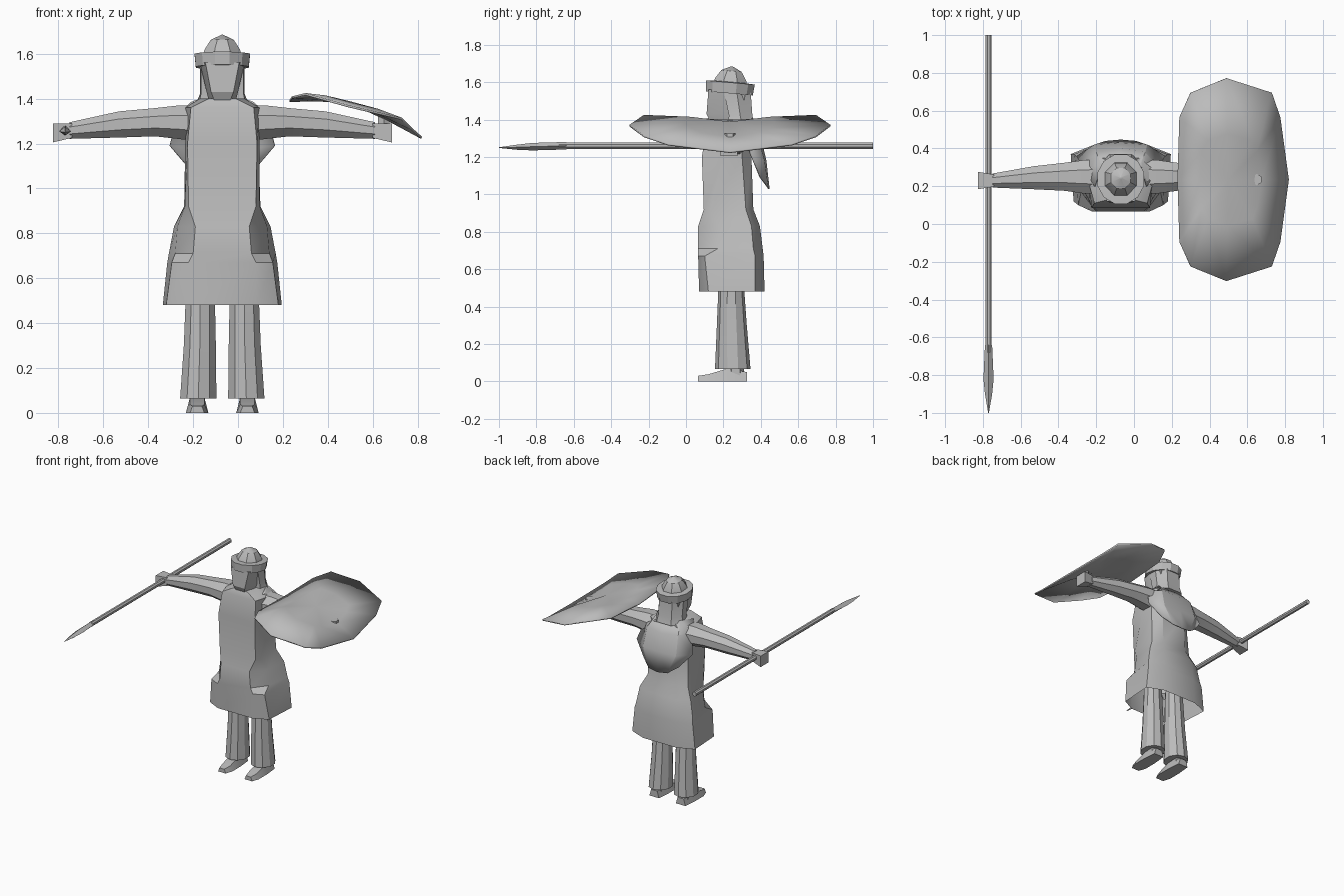
import bpy, bmesh, math
from mathutils import Vector, Matrix

if "Cube" in bpy.data.objects:
    bpy.data.objects.remove(bpy.data.objects["Cube"])

CX, CY = -0.07, 0.235   # body centre line
grey = bpy.data.materials.new("plain_grey")
grey.diffuse_color = (0.5, 0.5, 0.5, 1)
grey.use_nodes = True
grey.node_tree.nodes["Principled BSDF"].inputs["Base Color"].default_value = grey.diffuse_color


def finish(name, bm, mirror=False, angle=30, solid=0):
    bmesh.ops.recalc_face_normals(bm, faces=bm.faces)
    me = bpy.data.meshes.new(name)
    bm.to_mesh(me)
    bm.free()
    me.materials.append(grey)
    ob = bpy.data.objects.new(name, me)
    bpy.context.collection.objects.link(ob)
    ob.location.x = CX
    if mirror:
        ob.modifiers.new("mirror", 'MIRROR').use_mirror_merge = False
    if solid:
        ob.modifiers.new("thickness", 'SOLIDIFY').thickness = solid
    bpy.ops.object.select_all(action='DESELECT')
    bpy.context.view_layer.objects.active = ob
    ob.select_set(True)
    bpy.ops.object.shade_smooth_by_angle(angle=math.radians(angle))
    return ob


def loft(rings, caps=(True, True), closed=True):
    bm = bmesh.new()
    vs = [[bm.verts.new(p) for p in r] for r in rings]
    n = len(vs[0])
    for a, b in zip(vs, vs[1:]):
        for i in range(n if closed else n - 1):
            j = (i + 1) % n
            bm.faces.new((a[i], a[j], b[j], b[i]))
    if caps[0]:
        bm.faces.new(vs[0])
    if caps[1]:
        bm.faces.new(vs[-1])
    return bm


def both(z, half):
    """Cross-section at height z from its +x half, listed front to back."""
    return [(x, y, z) for x, y in half] + [(-x, y, z) for x, y in reversed(half)]


def circle(c, rx, ry, n, axis='Z', turn=0.5):
    pts = []
    for i in range(n):
        t = (i + turn) * 2 * math.pi / n
        a, b = rx * math.cos(t), ry * math.sin(t)
        d = {'X': (0, a, b), 'Y': (a, 0, b), 'Z': (a, b, 0)}[axis]
        pts.append(Vector(c) + Vector(d))
    return pts


# tunic with a forward lap and a flared, open hem
finish("tunic", loft([both(z, h) for z, h in [
    (0.48, [(0.15, 0.07), (0.25, 0.12), (0.265, 0.37), (0.14, 0.42)]),
    (0.67, [(0.15, 0.065), (0.225, 0.10), (0.245, 0.37), (0.13, 0.415)]),
    (0.71, [(0.13, 0.065), (0.21, 0.17), (0.238, 0.36), (0.13, 0.41)]),
    (0.83, [(0.12, 0.065), (0.20, 0.18), (0.215, 0.35), (0.13, 0.395)]),
    (0.92, [(0.15, 0.095), (0.167, 0.13), (0.17, 0.32), (0.10, 0.36)]),
    (1.20, [(0.155, 0.085), (0.165, 0.20), (0.16, 0.30), (0.10, 0.35)]),
    (1.36, [(0.14, 0.11), (0.165, 0.20), (0.16, 0.30), (0.10, 0.35)]),
    (1.40, [(0.06, 0.13), (0.10, 0.20), (0.10, 0.28), (0.06, 0.33)]),
]], caps=(False, True)))

# trousers
finish("trouser_leg", loft([
    circle((0.107, 0.25, 0.065), 0.085, 0.095, 10),
    circle((0.10, 0.245, 0.30), 0.075, 0.08, 10),
    circle((0.097, 0.24, 0.62), 0.065, 0.062, 10)]), mirror=True)

# ankles and shoes
finish("ankle", loft([
    circle((0.112, 0.265, 0.03), 0.04, 0.045, 6),
    circle((0.112, 0.265, 0.12), 0.04, 0.045, 6)]), mirror=True)
finish("shoe", loft([
    [(0.112 + s * w, y, z) for s, z in ((-1, 0), (1, 0), (0.65, h), (-0.65, h))]
    for y, w, h in [(0.065, 0.032, 0.03), (0.12, 0.05, 0.038),
                    (0.22, 0.05, 0.068), (0.325, 0.04, 0.05)]]), mirror=True)

# arms, slightly bent at the elbow, with blocky hands
finish("arm", loft([circle((x, y, z), ry, rz, 8, 'X') for x, y, z, ry, rz in [
    (0.12, 0.25, 1.29, 0.10, 0.085),
    (0.20, 0.25, 1.295, 0.095, 0.08),
    (0.30, 0.25, 1.295, 0.08, 0.068),
    (0.46, 0.245, 1.285, 0.066, 0.063),
    (0.68, 0.23, 1.258, 0.040, 0.040)]]), mirror=True)
finish("hand", loft([
    [(x, y + dy, z + dz) for dy, dz in ((-w, -h), (w, -h), (w, h), (-w, h))]
    for x, y, z, w, h in [(0.67, 0.23, 1.257, 0.032, 0.032),
                          (0.755, 0.23, 1.247, 0.046, 0.042)]]), mirror=True)

# short cape hanging over the upper back
finish("cape", loft([
    [(x, y, z) for x, y, z in r] + [(-x, y, z) for x, y, z in reversed(r[:-1])]
    for r in [
        [(0.14, 0.20, 1.385), (0.10, 0.31, 1.40), (0, 0.33, 1.40)],
        [(0.20, 0.30, 1.33), (0.13, 0.38, 1.32), (0, 0.40, 1.31)],
        [(0.235, 0.36, 1.19), (0.14, 0.42, 1.18), (0, 0.43, 1.18)],
        [(0.15, 0.40, 1.09), (0.08, 0.44, 1.04), (0, 0.447, 1.03)],
    ]], caps=(False, False), closed=False), solid=0.008)

# head, with a narrow chin
finish("head", loft([both(z, h) for z, h in [
    (1.39, [(0.035, 0.13), (0.06, 0.20), (0.06, 0.29)]),
    (1.43, [(0.05, 0.11), (0.07, 0.20), (0.07, 0.30)]),
    (1.56, [(0.075, 0.12), (0.10, 0.20), (0.09, 0.32)]),
]]))

# cloth hanging from the helmet round the neck
finish("neck_cloth", loft([both(z, h) for z, h in [
    (1.37, [(0.105, 0.22), (0.12, 0.30), (0.06, 0.37)]),
    (1.42, [(0.095, 0.23), (0.10, 0.29), (0.055, 0.355)]),
    (1.56, [(0.095, 0.20), (0.10, 0.27), (0.055, 0.345)]),
]]))

# helmet: dome and rolled brim, tipped slightly back
tilt = Matrix.Translation((0, CY, 1.57)) @ Matrix.Rotation(math.radians(-5), 4, 'X')
brim = loft([circle((0, 0, z), r, r * 1.06, 12) for z, r in
             [(-0.028, 0.09), (-0.03, 0.122), (0.028, 0.128), (0.031, 0.088)]])
dome = loft([circle((0, 0, z), r, r * 1.05, 8) for z, r in
             [(0.01, 0.095), (0.045, 0.086), (0.09, 0.056), (0.115, 0.004)]])
for name, bm in (("helmet_brim", brim), ("helmet_dome", dome)):
    bm.transform(tilt)
    finish(name, bm, angle=25)

# spear held level in the outstretched hand
SX = -0.77 - CX
finish("spear_shaft", loft([circle((SX, y, 1.26), 0.018, 0.018, 8, 'Y')
                            for y in (-0.68, 1.0)]))
finish("spear_head", loft([circle((SX, y, z), w, h, 4, 'Y', 0) for y, z, w, h in [
    (-0.64, 1.26, 0.019, 0.020), (-0.82, 1.255, 0.027, 0.020),
    (-0.90, 1.252, 0.019, 0.014), (-1.0, 1.25, 0.002, 0.002)]]))

# bowed oval shield over the other arm
edge = [(0.23, 0, 1.395), (0.24, 0.33, 1.41), (0.30, 0.46, 1.425),
        (0.49, 0.537, 1.372), (0.73, 0.46, 1.315), (0.775, 0.33, 1.27), (0.82, 0, 1.23)]
edge += [(x, -y, z) for x, y, z in edge[-2:0:-1]]
bm = bmesh.new()
rim = [bm.verts.new((x - CX, y + CY, z)) for x, y, z in edge]
mid = [bm.verts.new((0.50 + (x - 0.50) * 0.55 - CX, y * 0.45 + CY,
                     1.375 - 0.55 * (1.375 - z) + 0.012)) for x, y, z in edge]
hub = bm.verts.new((0.50 - CX, CY, 1.388))
for i in range(len(rim)):
    j = (i + 1) % len(rim)
    bm.faces.new((rim[i], rim[j], mid[j], mid[i]))
    bm.faces.new((mid[i], mid[j], hub))
finish("shield", bm, solid=0.01)

# grip joining the shield to the hand
finish("shield_grip", loft([circle((0.65 - CX, CY, z), 0.03, 0.03, 6)
                            for z in (1.23, 1.325)]))
